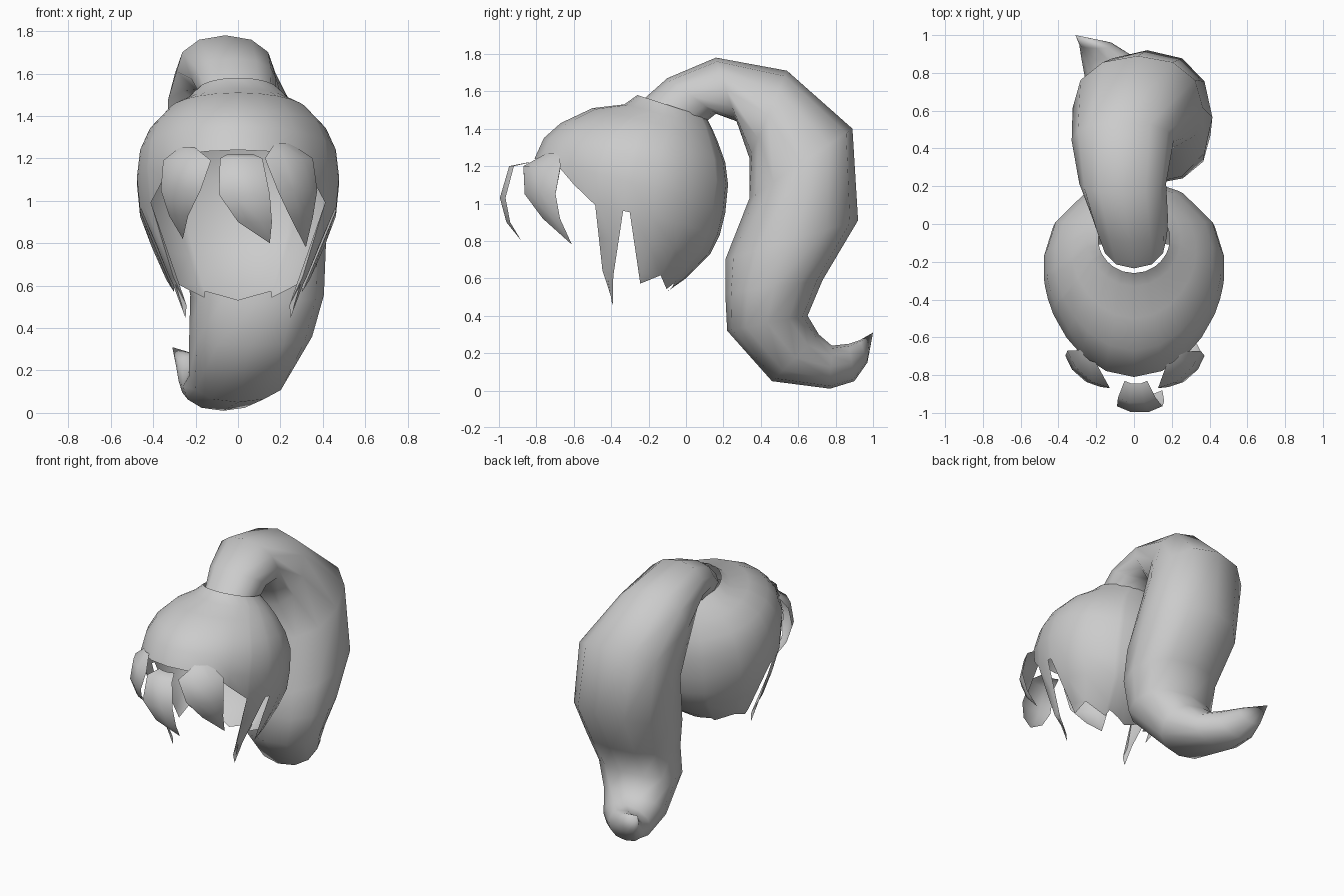
import bpy, bmesh
from math import sin, cos, radians, pi, copysign
from mathutils import Vector

cube = bpy.data.objects.get("Cube")
if cube:
    bpy.data.objects.remove(cube, do_unlink=True)

grey = bpy.data.materials.new("hair_grey")
grey.use_nodes = True
colour = (0.6, 0.6, 0.6, 1)
grey.diffuse_color = colour
grey.node_tree.nodes["Principled BSDF"].inputs["Base Color"].default_value = colour


def build(name, grid, wrap=False, smooth=70):
    """Skin a grid of points (list of rows) and merge collapsed corners."""
    bm = bmesh.new()
    rows = [[bm.verts.new(p) for p in row] for row in grid]
    n = len(rows[0])
    for a, b in zip(rows, rows[1:]):
        for i in range(n if wrap else n - 1):
            j = (i + 1) % n
            bm.faces.new((a[i], a[j], b[j], b[i]))
    bmesh.ops.remove_doubles(bm, verts=bm.verts, dist=0.0005)
    bmesh.ops.recalc_face_normals(bm, faces=bm.faces)
    mesh = bpy.data.meshes.new(name)
    bm.to_mesh(mesh)
    bm.free()
    obj = bpy.data.objects.new(name, mesh)
    bpy.context.collection.objects.link(obj)
    mesh.materials.append(grey)
    bpy.ops.object.select_all(action="DESELECT")
    obj.select_set(True)
    bpy.context.view_layer.objects.active = obj
    bpy.ops.object.shade_smooth_by_angle(angle=radians(smooth))
    return obj


def ring_point(station, angle, power=1.0, shift=0.0):
    """Point on a tilted oval spanning two side-profile points."""
    y0, z0, y1, z1, x, w = station
    c, s = (copysign(abs(v) ** power, v) for v in (cos(angle), sin(angle)))
    return Vector((x + w * s,
                   (y0 + y1) / 2 + (y0 - y1) / 2 * c + shift * s * s,
                   (z0 + z1) / 2 + (z0 - z1) / 2 * c))


# Cap of hair: tilted rings (front y, z, back y, z, centre x, half width)
cap = [
    (-.26, 1.58, .11, 1.46, 0, .19), (-.33, 1.53, .14, 1.40, 0, .25),
    (-.50, 1.51, .17, 1.33, 0, .33), (-.67, 1.43, .21, 1.22, 0, .42),
    (-.76, 1.35, .225, 1.1, 0, .465), (-.81, 1.24, .21, .95, 0, .48),
    (-.80, 1.05, .18, .83, 0, .465), (-.77, .85, .13, .73, 0, .41),
    (-.70, .66, 0, .60, 0, .34), (-.60, .50, -.1, .53, 0, .27),
    (-.55, .36, -.15, .45, 0, .28)]
# Jagged hem: angle from the front, ring number where the hair ends
hem = [(0, 5), (18, 5), (35, 5), (48, 5.5), (62, 6), (64, 9.5), (72, 8.2),
       (79, 6), (83, 6), (97, 8.5), (117, 8), (146, 8.8), (150, 8.4),
       (165, 8.7), (180, 9)]


def cap_point(angle, s):
    i = min(int(s), len(cap) - 2)
    a = radians(angle)
    low, high = (ring_point(cap[k], a, shift=0.07 * min(k / 4, 1))
                 for k in (i, i + 1))
    return low.lerp(high, s - i)


columns = hem + [(360 - a, s) for a, s in reversed(hem[1:-1])]
build("hair_cap", [[cap_point(a, min(r, s)) for a, s in columns]
                   for r in range(len(cap))], wrap=True)

# Ponytail: rings (outer y, z, inner y, z, centre x, half width)
tail = [
    (-.235, 1.55, .11, 1.44, 0, .175), (-.10, 1.67, .16, 1.48, -.02, .2),
    (.16, 1.78, .27, 1.44, -.06, .23), (.54, 1.71, .34, 1.24, -.06, .27),
    (.89, 1.40, .34, 1.03, .02, .345), (.92, .91, .21, .70, .07, .345),
    (.73, .59, .21, .52, .09, .315), (.65, .40, .22, .32, .06, .29),
    (.71, .30, .46, .05, 0, .23), (.78, .24, .77, .01, -.07, .19),
    (.87, .25, .90, .05, -.14, .14), (.93, .27, .97, .15, -.2, .09),
    (1, .31, 1, .31, -.31, 0)]
build("ponytail", [[ring_point(st, 2 * pi * i / 12, power=0.9) for i in range(12)]
                   for st in tail], wrap=True)


# Fringe locks: curved tapering plates (centre x, y, z, half width)
def lock(name, across, rows):
    across = Vector(across).normalized()
    outward = Vector((across.y, -across.x, 0))
    grid = []
    for x, y, z, w in rows:
        grid.append([Vector((x, y, z)) + across * w * k
                     + outward * w * 0.3 * (1 - k * k) for k in (-1, -.4, .4, 1)])
    build(name, grid)


lock("fringe_middle", (1, 0, 0), [
    (.01, -.83, 1.22, .06), (.015, -.92, 1.2, .1), (.03, -.965, 1.03, .12),
    (.08, -.94, .9, .08), (.15, -.88, .8, 0)])
lock("fringe_left", (.75, .66, 0), [
    (.21, -.71, 1.27, .05), (.24, -.77, 1.2, .15), (.28, -.78, 1.05, .125),
    (.3, -.72, .92, .07), (.32, -.61, .78, 0)])
lock("fringe_right", (.75, -.66, 0), [
    (-.24, -.7, 1.25, .05), (-.24, -.77, 1.19, .15), (-.27, -.78, 1.05, .125),
    (-.28, -.73, .93, .06), (-.26, -.64, .82, 0)])
